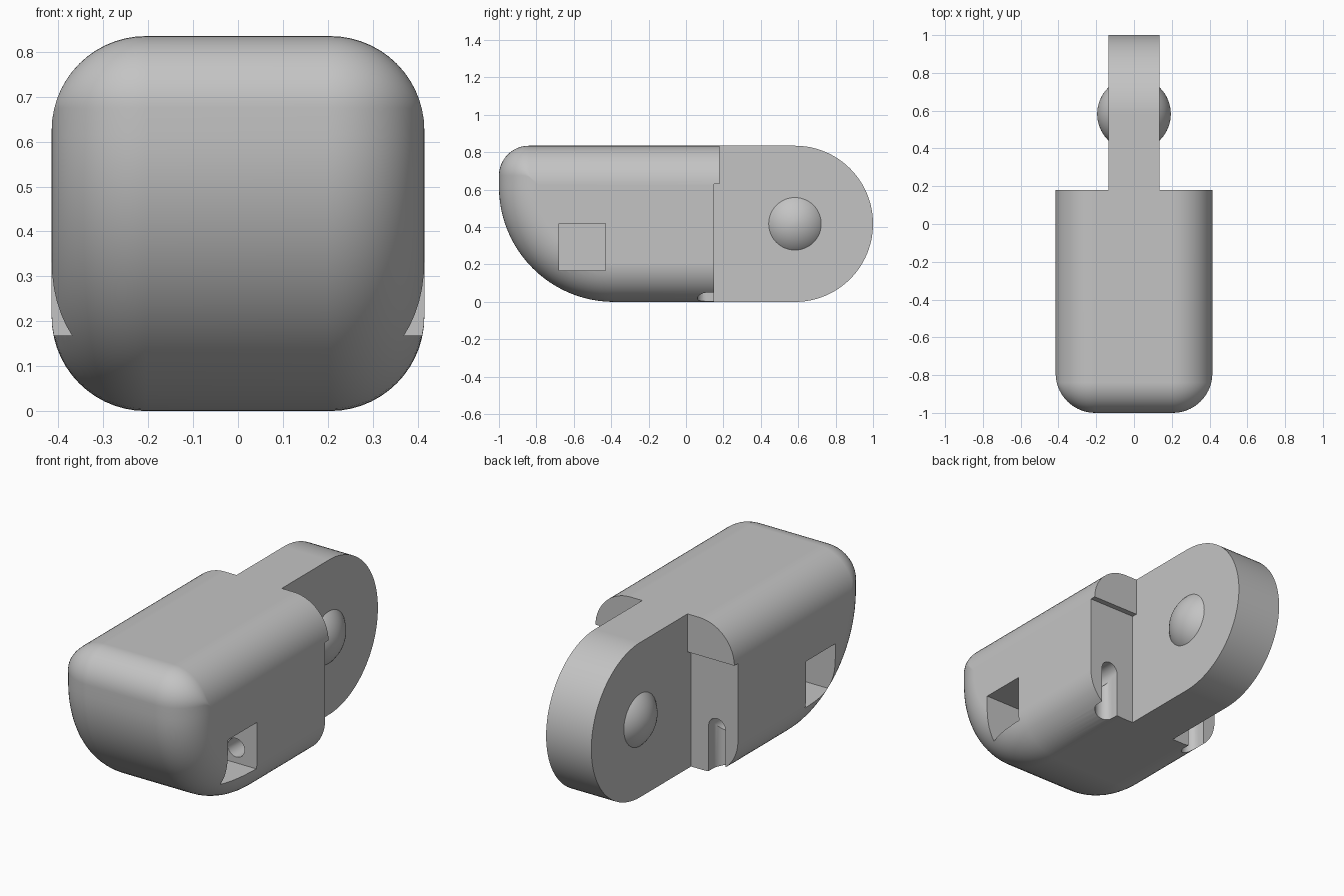
import bpy
import bmesh
from math import sin, cos, pi, radians
from mathutils import Matrix

cube = bpy.data.objects.get("Cube")
if cube:
    bpy.data.objects.remove(cube, do_unlink=True)

HALF_W, HEIGHT = 0.415, 0.835
FILLET, NOSE, BELLY = 0.21, 0.16, 0.615
BACK, STEP_Y, STEP_Z = 0.18, 0.15, 0.63
TONGUE = 0.135
BORE_X, BORE_Z, BORE_R = 0.29, 0.25, 0.05

grey = bpy.data.materials.new("plain grey")
grey.use_nodes = True
grey.diffuse_color = (0.55, 0.55, 0.55, 1)
grey.node_tree.nodes["Principled BSDF"].inputs["Base Color"].default_value = (0.55, 0.55, 0.55, 1)


def finish(name, bm):
    bmesh.ops.recalc_face_normals(bm, faces=bm.faces)
    mesh = bpy.data.meshes.new(name)
    bm.to_mesh(mesh)
    bm.free()
    mesh.materials.append(grey)
    obj = bpy.data.objects.new(name, mesh)
    bpy.context.collection.objects.link(obj)
    return obj


def arc(cu, cv, r, start, end, steps):
    angles = [radians(start + (end - start) * i / steps) for i in range(steps + 1)]
    return [(cu + r * cos(a), cv + r * sin(a)) for a in angles]


def loft(name, rings):
    """Skin closed rings of equal length and cap both ends."""
    bm = bmesh.new()
    loops = [[bm.verts.new(p) for p in ring] for ring in rings]
    n = len(loops[0])
    for a, b in zip(loops, loops[1:]):
        for i in range(n):
            j = (i + 1) % n
            bm.faces.new((a[i], a[j], b[j], b[i]))
    bm.faces.new(loops[0])
    bm.faces.new(loops[-1])
    return finish(name, bm)


def box(name, x, y, z):
    ring = [(x[0], y[0]), (x[1], y[0]), (x[1], y[1]), (x[0], y[1])]
    return loft(name, [[(u, v, h) for u, v in ring] for h in z])


def cut(target, cutter):
    cutter.hide_render = True
    mod = target.modifiers.new("cut", "BOOLEAN")
    mod.operation = "DIFFERENCE"
    mod.solver = "EXACT"
    mod.object = cutter
    bpy.context.view_layer.objects.active = target
    bpy.ops.object.modifier_apply(modifier=mod.name)
    bpy.data.objects.remove(cutter, do_unlink=True)


def smooth(obj):
    bpy.ops.object.select_all(action="DESELECT")
    obj.select_set(True)
    bpy.context.view_layer.objects.active = obj
    bpy.ops.object.shade_smooth_by_angle(angle=radians(30))
    mod = obj.modifiers.new("even shading", "WEIGHTED_NORMAL")
    mod.keep_sharp = True


# Main body: side outline, inset towards both sides to round the edges
def body_ring(x, inset):
    r = max(NOSE, inset + 0.004)
    outline = [(BACK, inset)]
    outline += arc(BELLY - 1, BELLY, BELLY - inset, 270, 180, 24)
    outline += arc(r - 1, HEIGHT - r, r - inset, 180, 90, 12)
    outline += [(BACK, HEIGHT - inset)]
    return [(x, y, z) for y, z in outline]


steps = 14
turns = [pi / 2 * i / steps for i in range(steps + 1)]
flat = HALF_W - FILLET
right_half = [(flat + FILLET * sin(t), FILLET * (1 - cos(t))) for t in turns]
left_half = [(-x, d) for x, d in reversed(right_half)]
body = loft("body", [body_ring(x, d) for x, d in left_half + right_half])

# Step below the rear lip
cut(body, box("step_cutter", (-1, 1), (STEP_Y, 1), (-1, STEP_Z)))

for s in (1, -1):
    # Square side pocket
    x = sorted((s * 0.165, s * 1.0))
    cut(body, box("pocket_cutter", x, (-0.68, -0.43), (0.168, 0.42)))
    # Bore from the pocket to the back
    circle = arc(s * BORE_X, BORE_Z, BORE_R, 0, 360, 32)[:-1]
    cut(body, loft("bore_cutter", [[(u, y, v) for u, v in circle] for y in (-0.5, 0.4)]))
    # Vertical slot from the bore down through the underside
    slot = arc(s * BORE_X, 0.11, BORE_R, 180, 360, 16)
    slot += [(s * BORE_X + BORE_R, 0.4), (s * BORE_X - BORE_R, 0.4)]
    cut(body, loft("slot_cutter", [[(u, v, z) for u, v in slot] for z in (-0.2, BORE_Z)]))
smooth(body)

# Rear hinge tongue with a round end
radius = HEIGHT / 2
pivot = 1 - radius
side = [(STEP_Y, 0)] + arc(pivot, radius, radius, -90, 90, 48) + [(STEP_Y, HEIGHT)]
tongue = loft("hinge_tongue", [[(x, y, z) for y, z in side] for x in (-TONGUE, TONGUE)])
smooth(tongue)

# Ball that bulges from both sides of the tongue
bm = bmesh.new()
bmesh.ops.create_uvsphere(bm, u_segments=48, v_segments=32, radius=0.195,
                          matrix=Matrix.Translation((0, pivot, radius)) @ Matrix.Rotation(pi / 2, 4, "Y"))
smooth(finish("hinge_ball", bm))
